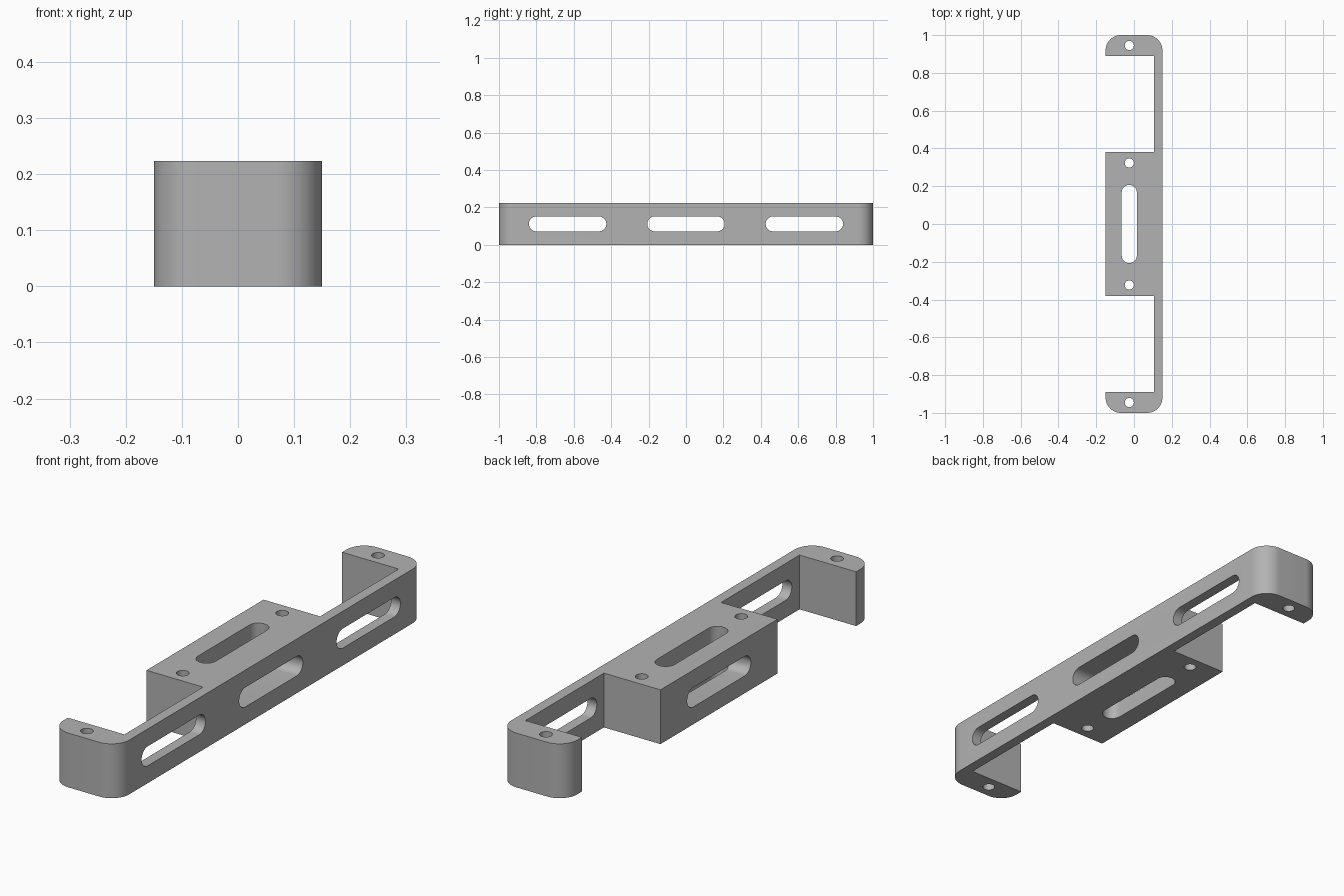
import bpy, bmesh, math
from mathutils import Matrix, Vector

if "Cube" in bpy.data.objects:
    bpy.data.objects.remove(bpy.data.objects["Cube"], do_unlink=True)

HEIGHT = 0.223
EDGE = 0.15      # half width of the bracket
WALL = 0.107     # inner face of the long wall
TAB = 0.89       # inner face of the end tabs
BLOCK = 0.38     # half length of the middle block
RADIUS = 0.08    # rounded end corners
HOLE_X = -0.025

metal = bpy.data.materials.new("grey metal")
metal.use_nodes = True
metal.diffuse_color = (0.45, 0.45, 0.45, 1)
metal.node_tree.nodes["Principled BSDF"].inputs["Base Color"].default_value = metal.diffuse_color


def arc(cx, cy, r, start, end, steps=16):
    angles = [math.radians(start + (end - start) * i / steps) for i in range(steps + 1)]
    return [(cx + r * math.cos(a), cy + r * math.sin(a)) for a in angles]


def prism(name, outline, depth, matrix=Matrix()):
    """Extrude a flat outline along its local z."""
    bm = bmesh.new()
    face = bm.faces.new([bm.verts.new((x, y, 0)) for x, y in outline])
    top = bmesh.ops.extrude_face_region(bm, geom=[face])["geom"]
    bmesh.ops.translate(bm, vec=(0, 0, depth),
                        verts=[v for v in top if isinstance(v, bmesh.types.BMVert)])
    bm.transform(matrix)
    bmesh.ops.recalc_face_normals(bm, faces=bm.faces)
    mesh = bpy.data.meshes.new(name)
    bm.to_mesh(mesh)
    bm.free()
    obj = bpy.data.objects.new(name, mesh)
    bpy.context.collection.objects.link(obj)
    mesh.materials.append(metal)
    return obj


# Bracket outline: one half, then mirrored in y
inner, outer = EDGE - RADIUS, 1 - RADIUS
half = arc(inner, outer, RADIUS, 0, 90) + arc(-inner, outer, RADIUS, 90, 180)
half += [(-EDGE, TAB), (WALL, TAB), (WALL, BLOCK), (-EDGE, BLOCK)]
outline = half + [(x, -y) for x, y in reversed(half)]
bracket = prism("mounting_bracket", outline, HEIGHT)

# Cutters: slots and screw holes
SLOT_R, SLOT_HALF = 0.04, 0.207
straight = SLOT_HALF - SLOT_R
slot = arc(0, straight, SLOT_R, 0, 180) + arc(0, -straight, SLOT_R, 180, 360)
hole = arc(0, 0, 0.024, 0, 360, 32)[:-1]
cutters = [prism("top_slot_cutter", slot, 1, Matrix.Translation((HOLE_X, 0, -0.4)))]
for y in (-0.945, -0.323, 0.323, 0.945):
    cutters.append(prism("screw_hole_cutter", hole, 1, Matrix.Translation((HOLE_X, y, -0.4))))
for y in (-0.633, 0, 0.633):
    turn = Matrix.Translation((-0.5, y, HEIGHT / 2)) @ Matrix.Rotation(math.pi / 2, 4, "Y")
    cutters.append(prism("side_slot_cutter", slot, 1, turn))

# Cut the openings and bake the result
bpy.ops.object.select_all(action="DESELECT")
bpy.context.view_layer.objects.active = bracket
bracket.select_set(True)
for cutter in cutters:
    mod = bracket.modifiers.new("opening", "BOOLEAN")
    mod.operation, mod.solver, mod.object = "DIFFERENCE", "EXACT", cutter
    bpy.ops.object.modifier_apply(modifier=mod.name)
for cutter in cutters:
    bpy.data.objects.remove(cutter, do_unlink=True)
bpy.ops.object.shade_smooth_by_angle(angle=math.radians(30))
